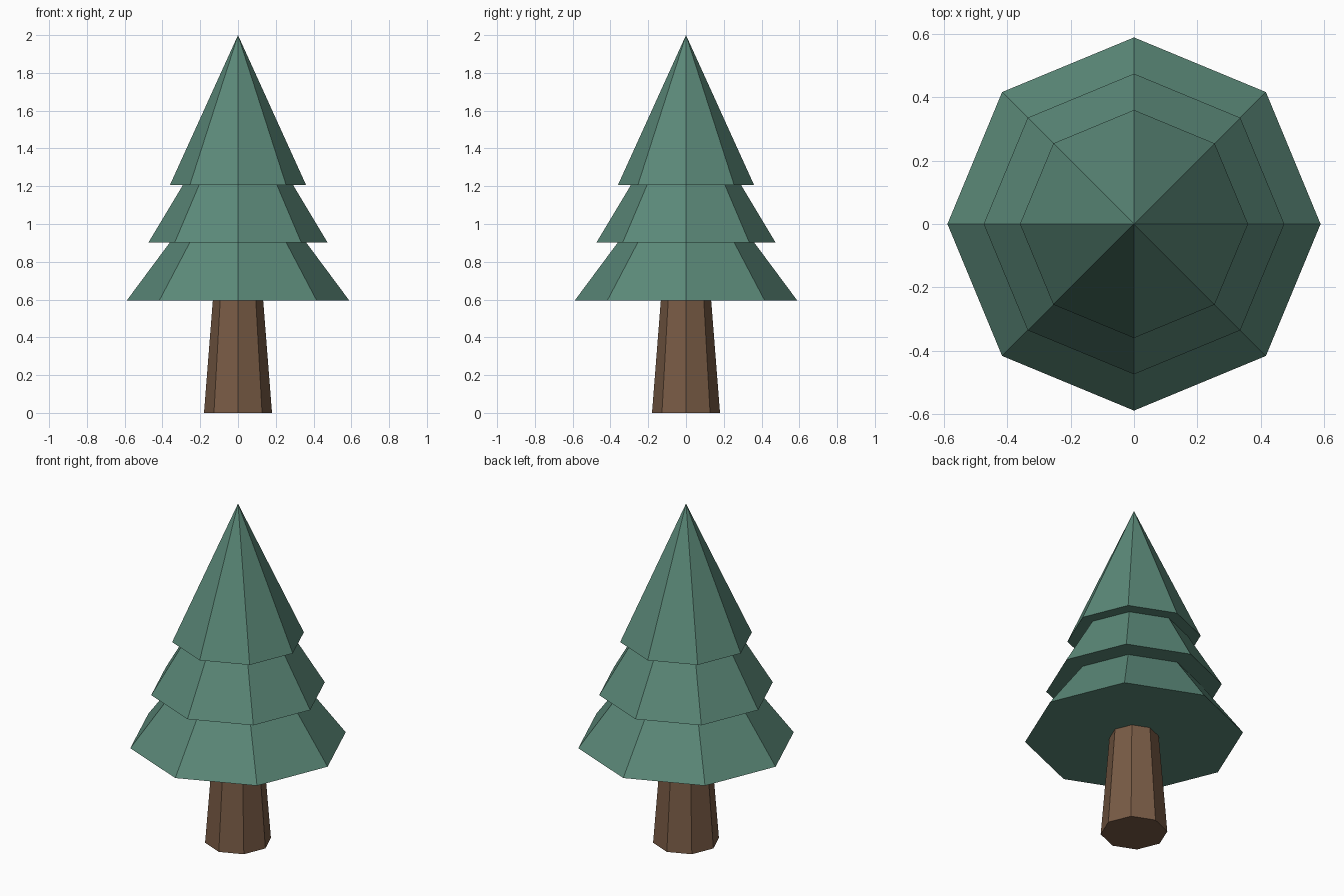
import bpy

if "Cube" in bpy.data.objects:
    bpy.data.objects.remove(bpy.data.objects["Cube"])


def material(name, color):
    m = bpy.data.materials.new(name)
    m.diffuse_color = (*color, 1)
    m.use_nodes = True
    m.node_tree.nodes["Principled BSDF"].inputs["Base Color"].default_value = m.diffuse_color
    return m


def cone(name, r1, r2, z0, z1, mat):
    """Flat-shaded, capped eight-sided cone standing between two heights."""
    bpy.ops.mesh.primitive_cone_add(vertices=8, radius1=r1, radius2=r2,
                                    depth=z1 - z0, location=(0, 0, (z0 + z1) / 2))
    ob = bpy.context.object
    ob.name = name
    ob.data.materials.append(mat)
    return ob


bark = material("bark", (0.19, 0.105, 0.06))
needles = material("needles", (0.105, 0.25, 0.19))

# Tapered trunk, its top tucked into the lowest tier
cone("trunk", 0.18, 0.129, 0, 0.65, bark)

# Three overlapping foliage tiers of equal height, narrowing upward
for i, name in enumerate(("lower_foliage", "middle_foliage", "upper_foliage")):
    base = 0.595 + 0.306 * i
    cone(name, 0.589 - 0.1145 * i, 0, base, base + 0.793, needles)
